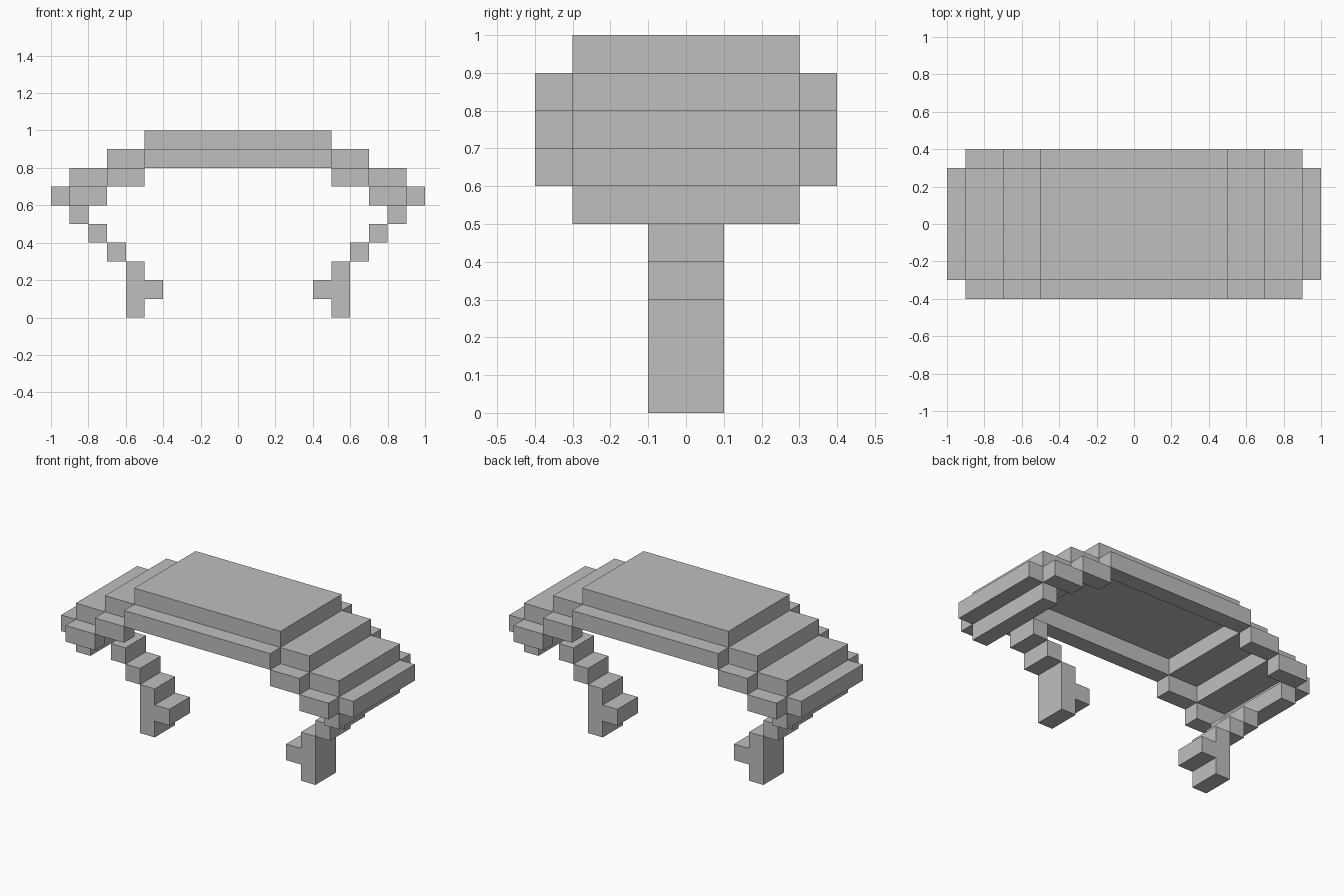
import bpy
import bmesh

cube = bpy.data.objects.get("Cube")
if cube:
    bpy.data.objects.remove(cube, do_unlink=True)

GREY = (0.52, 0.52, 0.52, 1.0)
grey = bpy.data.materials.new("plain grey")
grey.use_nodes = True
grey.diffuse_color = GREY
grey.node_tree.nodes["Principled BSDF"].inputs["Base Color"].default_value = GREY

U = 0.1  # one block unit


def extrude_profile(name, profile, y0, y1, mirror_x=True, mirror_y=False):
    """Extrude an x-z outline (in block units) along y, mirrored as needed."""
    bm = bmesh.new()
    face = bm.faces.new([bm.verts.new((x * U, y0 * U, z * U)) for x, z in profile])
    ext = bmesh.ops.extrude_face_region(bm, geom=[face])
    moved = [v for v in ext["geom"] if isinstance(v, bmesh.types.BMVert)]
    bmesh.ops.translate(bm, verts=moved, vec=(0, (y1 - y0) * U, 0))
    bmesh.ops.recalc_face_normals(bm, faces=bm.faces)
    mesh = bpy.data.meshes.new(name)
    bm.to_mesh(mesh)
    bm.free()
    mesh.materials.append(grey)
    obj = bpy.data.objects.new(name, mesh)
    bpy.context.collection.objects.link(obj)
    if mirror_x or mirror_y:
        mod = obj.modifiers.new("mirror", "MIRROR")
        mod.use_axis = (mirror_x, mirror_y, False)
        mod.use_mirror_merge = False
    return obj


def rect(x0, x1, z0, z1):
    return [(x0, z0), (x1, z0), (x1, z1), (x0, z1)]


# Stepped roof: centre slab and three descending steps on each side
extrude_profile("roof_slab", rect(-5, 5, 9, 10), -3, 3, mirror_x=False)
for name, x0, x1, z in (("upper_step", 5, 7, 8), ("lower_step", 7, 9, 7),
                        ("outer_step", 9, 10, 6), ("under_lip", 8, 9, 5)):
    extrude_profile(name, rect(x0, x1, z, z + 1), -3, 3)

# Rims hanging one block below the roof edge, front and back
extrude_profile("centre_rim", rect(-5, 5, 8, 9), 3, 4, mirror_x=False, mirror_y=True)
extrude_profile("upper_rim", rect(5, 7, 7, 8), 3, 4, mirror_y=True)
extrude_profile("lower_rim", rect(7, 9, 6, 7), 3, 4, mirror_y=True)

# Arms stepping inwards below the lips
for name, x, z in (("upper_arm", 7, 4), ("lower_arm", 6, 3)):
    extrude_profile(name, rect(x, x + 1, z, z + 1), -1, 1)

# Feet with a short inward peg
extrude_profile("foot", [(5, 0), (6, 0), (6, 3), (5, 3), (5, 2), (4, 2), (4, 1), (5, 1)], -1, 1)
